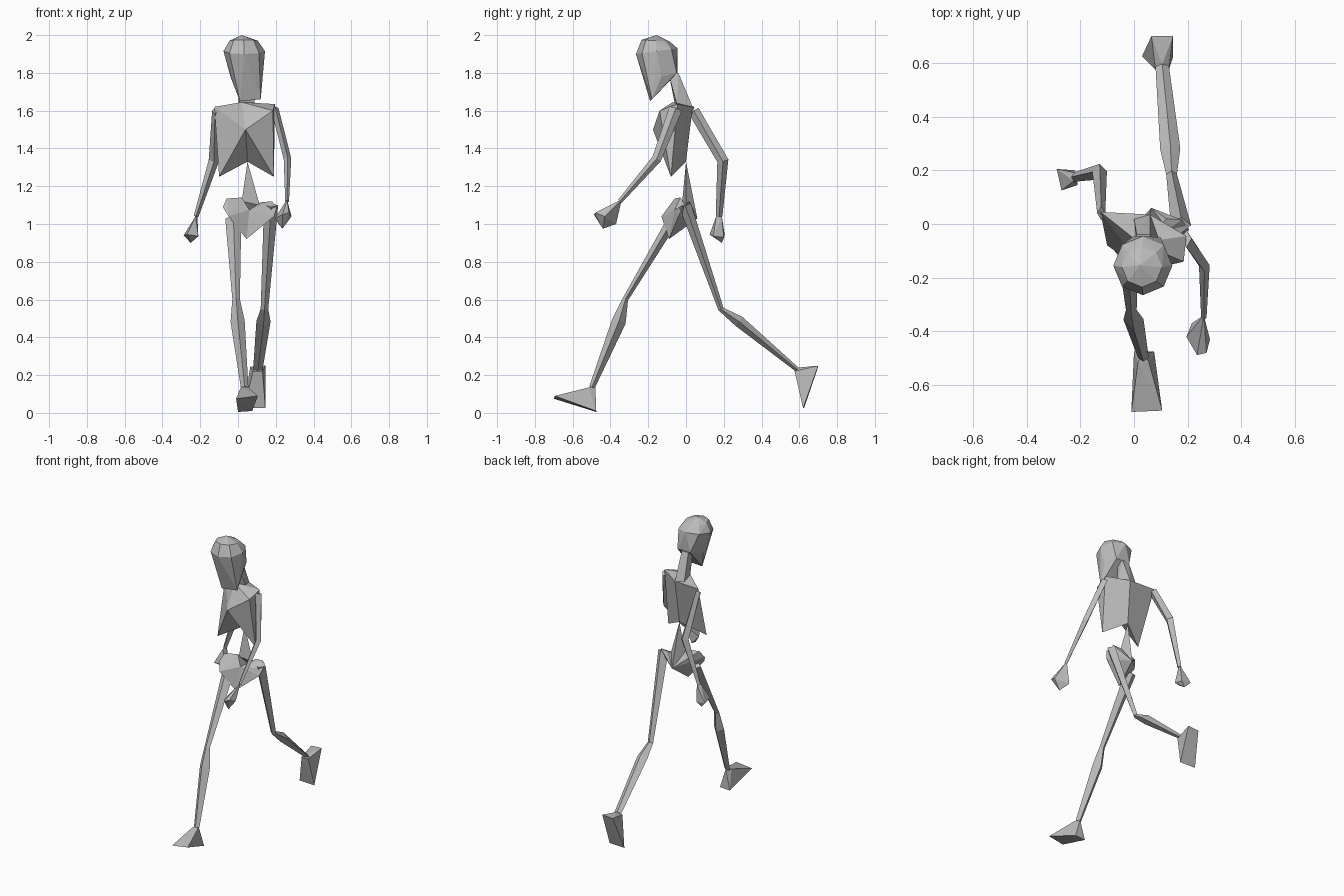
import bpy, bmesh, math
from mathutils import Vector

cube = bpy.data.objects.get("Cube")
if cube:
    bpy.data.objects.remove(cube, do_unlink=True)

bone_grey = bpy.data.materials.new("bone_grey")
bone_grey.use_nodes = True
colour = (0.5, 0.5, 0.5, 1)
bone_grey.diffuse_color = colour
bone_grey.node_tree.nodes["Principled BSDF"].inputs["Base Color"].default_value = colour


def finish(name, bm):
    """Turn a bmesh into a flat shaded object."""
    bmesh.ops.recalc_face_normals(bm, faces=bm.faces[:])
    mesh = bpy.data.meshes.new(name)
    bm.to_mesh(mesh)
    bm.free()
    mesh.materials.append(bone_grey)
    obj = bpy.data.objects.new(name, mesh)
    bpy.context.collection.objects.link(obj)
    return obj


def hull(name, points):
    """Faceted solid wrapped around a few corner points."""
    bm = bmesh.new()
    verts = [bm.verts.new(p) for p in points]
    result = bmesh.ops.convex_hull(bm, input=verts)
    unused = [v for v in result["geom_interior"] if isinstance(v, bmesh.types.BMVert)]
    bmesh.ops.delete(bm, geom=unused, context='VERTS')
    return finish(name, bm)


def ring(centre, radius, tilt, sides=8):
    """Horizontal ring of points, leaning upwards towards the back."""
    cx, cy, cz = centre
    points = []
    for i in range(sides):
        a = math.tau * i / sides
        points.append((cx + radius * math.cos(a),
                       cy + radius * math.sin(a),
                       cz + tilt * math.sin(a)))
    return points


def limb(name, sections):
    """Four-sided bone through (centre, width, depth) sections."""
    bm = bmesh.new()
    centres = [Vector(c) for c, w, d in sections]
    last = len(sections) - 1
    rings = []
    for i, (c, width, depth) in enumerate(sections):
        along = (centres[min(i + 1, last)] - centres[max(i - 1, 0)]).normalized()
        side = Vector((1, 0, 0))
        side = (side - along * side.dot(along)).normalized()
        front = along.cross(side)
        offsets = (side * width, front * depth, -side * width, -front * depth)
        rings.append([bm.verts.new(centres[i] + o / 2) for o in offsets])
    for low, high in zip(rings, rings[1:]):
        for k in range(4):
            n = (k + 1) % 4
            bm.faces.new((low[k], low[n], high[n], high[k]))
    bm.faces.new(rings[0])
    bm.faces.new(rings[-1])
    return finish(name, bm)


# Head: rounded skull narrowing to a chin
skull = ring((.033, -.155, 1.915), .11, .015) + ring((.03, -.16, 1.97), .075, -.005)
crown = [(.02, -.155, 2)]
jaw = [(.01, -.19, 1.65), (.12, -.18, 1.66)]
skull_base = [(0, -.045, 1.8), (.1, -.05, 1.8), (-.04, -.13, 1.78), (.13, -.13, 1.78)]
hull("head", skull + crown + jaw + skull_base)

# Neck
hull("neck", [
    (.01, -.06, 1.64), (.09, -.05, 1.64), (.06, .035, 1.62), (0, .02, 1.62),
    (.01, -.09, 1.79), (.06, -.09, 1.79), (.06, -.04, 1.8), (.01, -.04, 1.8),
])

# Ribcage: notched below, with one peak at the sternum
corners = {
    "sternum": (.04, -.175, 1.5),
    "right_shoulder": (-.125, .045, 1.62),
    "left_shoulder": (.195, -.045, 1.635),
    "left_chest": (.185, -.14, 1.6),
    "collar": (.02, -.07, 1.645),
    "spine_top": (.06, .035, 1.62),
    "spine_base": (.05, 0, 1.33),
    "right_rib": (-.1, -.08, 1.25),
    "left_rib": (.19, -.08, 1.25),
}
panels = [
    "sternum right_shoulder collar",
    "sternum collar left_chest",
    "collar right_shoulder spine_top",
    "collar spine_top left_shoulder",
    "collar left_shoulder left_chest",
    "right_shoulder sternum right_rib",
    "sternum left_chest left_rib",
    "left_chest left_shoulder left_rib",
    "left_shoulder spine_top spine_base left_rib",
    "spine_top right_shoulder right_rib spine_base",
    "sternum right_rib spine_base",
    "sternum spine_base left_rib",
]
bm = bmesh.new()
chest_verts = {key: bm.verts.new(p) for key, p in corners.items()}
for panel in panels:
    bm.faces.new([chest_verts[key] for key in panel.split()])
finish("ribcage", bm)

# Waist: slim spike joining ribcage and pelvis
tailbone = (.065, .06, 1.03)
hull("waist", [corners["spine_base"], (.02, -.02, 1.12), (.115, 0, 1.1), tailbone])

# Pelvis: two wings meeting at the groin
groin = (.045, -.09, .92)
navel = (.06, -.06, 1.075)
hull("pelvis_right", [
    groin, navel, tailbone, (-.08, -.09, 1.09), (-.06, -.06, 1.135),
    (.02, -.03, 1.14), (-.05, -.13, 1.04),
])
hull("pelvis_left", [
    groin, navel, tailbone, (.12, .02, 1.115), (.18, .015, 1.12),
    (.205, -.02, 1.085), (.19, -.04, 1.04),
])

# Legs: hip, knee, calf, ankle
limb("leg_right", [
    ((-.025, -.065, 1.03), .085, .06),
    ((-.01, -.32, .603), .04, .03),
    ((-.002, -.355, .485), .075, .075),
    ((.035, -.498, .135), .04, .03),
])
limb("leg_left", [
    ((.175, -.005, 1.1), .075, .065),
    ((.14, .185, .55), .04, .03),
    ((.135, .28, .485), .075, .06),
    ((.105, .588, .23), .05, .025),
])

# Feet
hull("foot_right", [
    (.015, -.515, .135), (.055, -.515, .135), (.035, -.48, .14),
    (-.01, -.7, .075), (.105, -.695, .09), (0, -.475, .005), (.075, -.475, .01),
])
hull("foot_left", [
    (.08, .575, .22), (.13, .575, .22), (.105, .595, .24),
    (.065, .7, .245), (.145, .7, .25), (.03, .625, .025), (.145, .62, .025),
])

# Arms: shoulder, elbow, wrist
limb("arm_right", [
    ((-.122, .04, 1.6), .03, .06),
    ((-.128, .195, 1.335), .055, .06),
    ((-.222, .175, 1.04), .025, .035),
])
limb("arm_left", [
    ((.195, -.055, 1.61), .04, .07),
    ((.262, -.155, 1.345), .04, .05),
    ((.26, -.35, 1.12), .02, .025),
])

# Hands
hull("hand_right", [
    (-.225, .16, 1.04), (-.215, .19, 1.04), (-.288, .205, .94), (-.27, .125, .945),
    (-.25, .19, .9), (-.21, .145, .935), (-.22, .2, .93),
])
hull("hand_left", [
    (.26, -.34, 1.13), (.25, -.41, 1.09), (.195, -.42, 1.03), (.235, -.488, 1.05),
    (.27, -.48, 1.06), (.283, -.43, 1.04), (.235, -.44, .975), (.215, -.37, 1),
])
